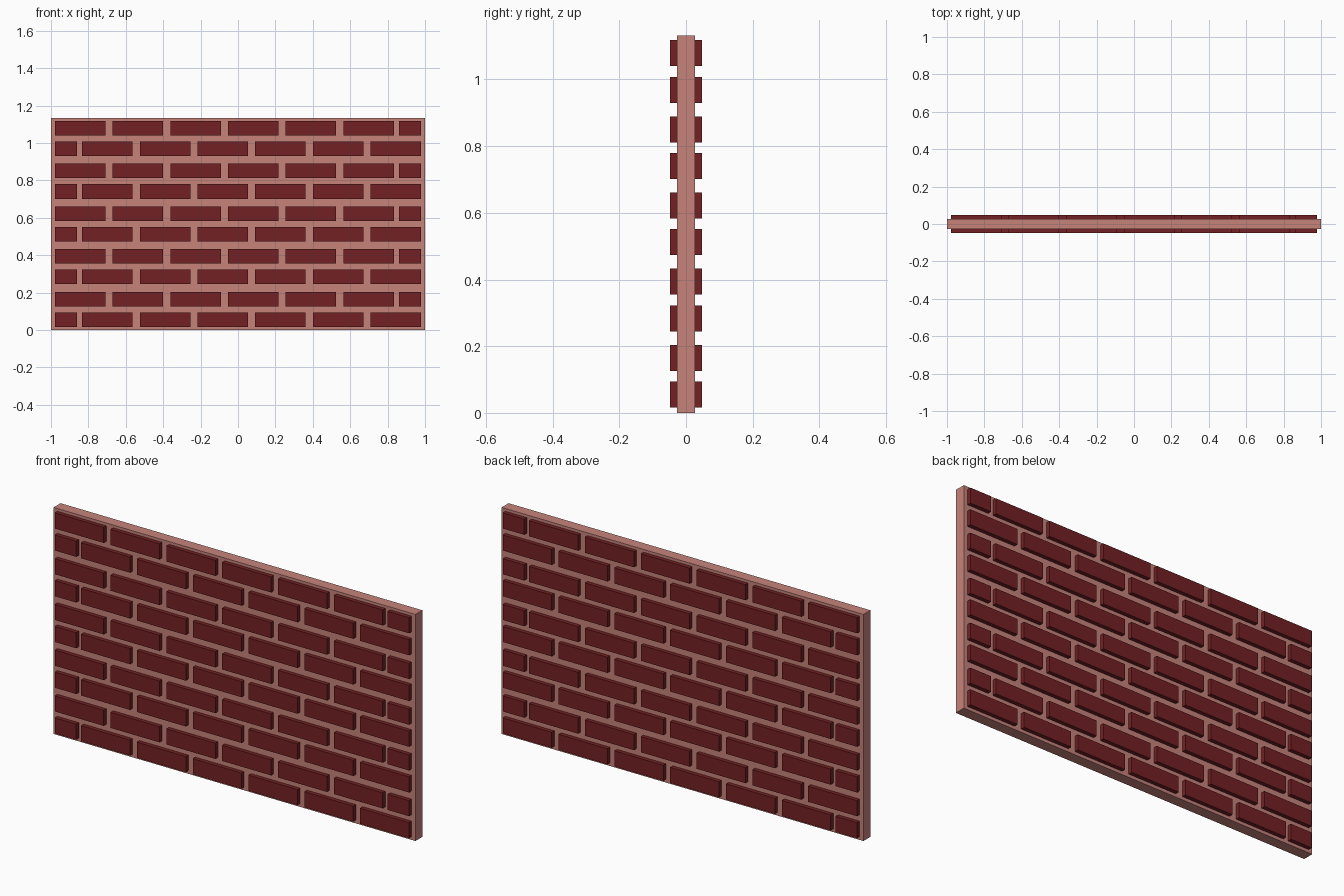
import bpy, bmesh
from mathutils import Matrix, Vector

if "Cube" in bpy.data.objects:
    bpy.data.objects.remove(bpy.data.objects["Cube"])


def material(name, rgb):
    m = bpy.data.materials.new(name)
    lin = [((c / 255 + 0.055) / 1.055) ** 2.4 for c in rgb]
    m.diffuse_color = (*lin, 1)
    m.use_nodes = True
    m.node_tree.nodes["Principled BSDF"].inputs["Base Color"].default_value = m.diffuse_color
    return m


def add_box(bm, x0, x1, y0, y1, z0, z1):
    size = Vector((x1 - x0, y1 - y0, z1 - z0))
    mid = Vector((x0 + x1, y0 + y1, z0 + z1)) / 2
    bmesh.ops.create_cube(bm, size=1, matrix=Matrix.Translation(mid) @ Matrix.Diagonal((*size, 1)))


def finish(name, bm, mat):
    me = bpy.data.meshes.new(name)
    bm.to_mesh(me)
    bm.free()
    me.materials.append(mat)
    bpy.context.collection.objects.link(bpy.data.objects.new(name, me))


mortar = material("mortar pink", (198, 131, 123))
brick = material("brick red", (116, 33, 36))

# Mortar slab
bm = bmesh.new()
add_box(bm, -1, 1, -0.0275, 0.0275, 0, 1.132)
finish("mortar_wall", bm, mortar)

# Brick courses: six full bricks and one half brick, mirrored every other row;
# each brick passes through the slab and stands out on both sides
LENGTH, HALF, PITCH, EDGE = 0.27, 0.118, 0.3085, 0.979
HEIGHT, DEPTH = 0.078, 0.048
for row in range(10):
    z = 0.016 + (row // 2) * 0.2285 + (row % 2) * 0.11
    side = 1 if row % 2 else -1          # end that carries the half brick
    bm = bmesh.new()
    spans = [(-EDGE + i * PITCH, -EDGE + i * PITCH + LENGTH) for i in range(6)]
    spans.append((EDGE - HALF, EDGE))
    for a, b in spans:
        x0, x1 = sorted((a * side, b * side))
        add_box(bm, x0, x1, -DEPTH, DEPTH, z, z + HEIGHT)
    finish(f"brick_course_{row + 1}", bm, brick)
